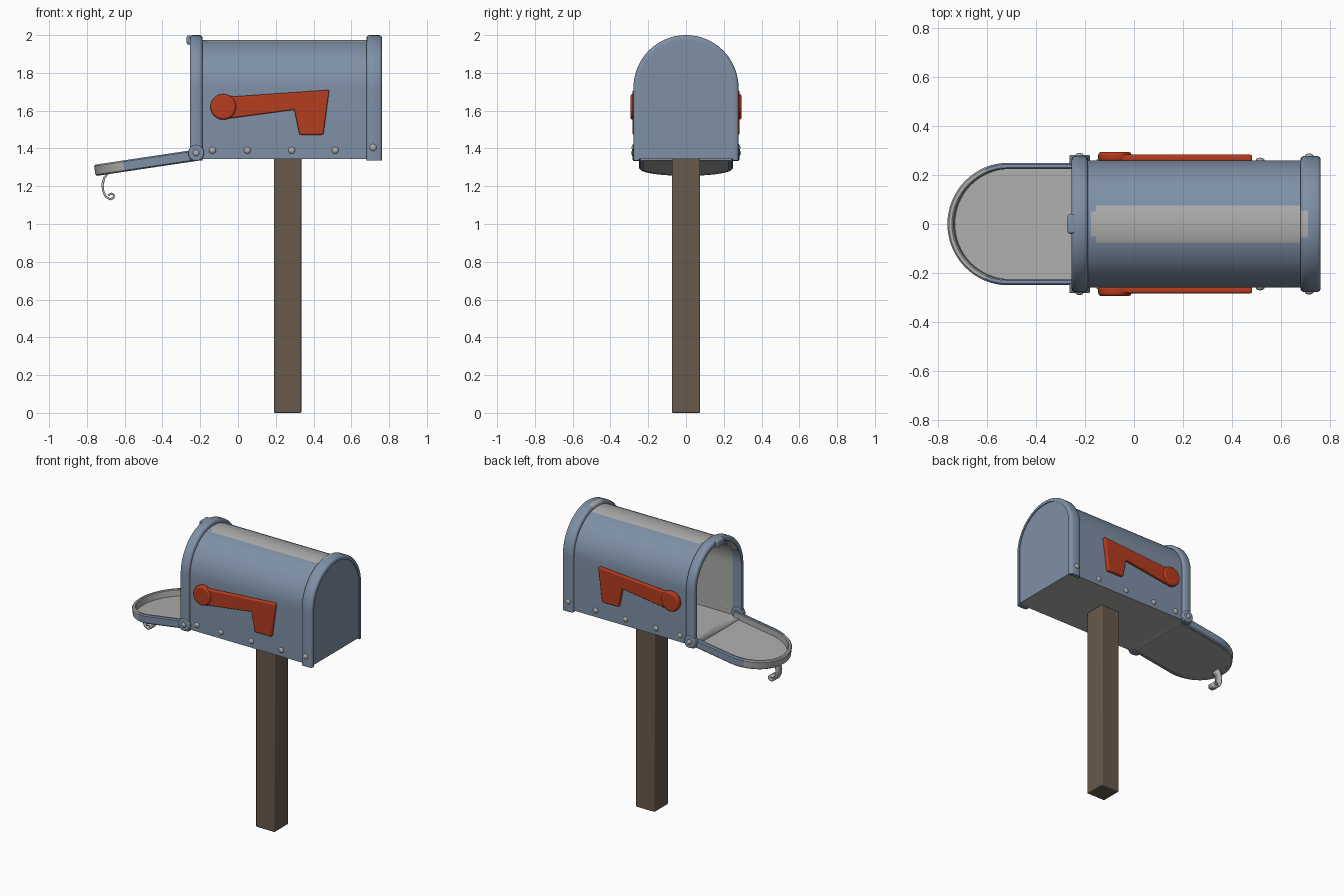
import bpy, bmesh, math
from mathutils import Matrix

if "Cube" in bpy.data.objects:
    bpy.data.objects.remove(bpy.data.objects["Cube"])


def material(name, rgb):
    m = bpy.data.materials.new(name)
    m.diffuse_color = (*rgb, 1)
    m.use_nodes = True
    m.node_tree.nodes["Principled BSDF"].inputs["Base Color"].default_value = m.diffuse_color
    return m


BLUE = material("blue_grey_paint", (0.21, 0.28, 0.38))
GREY = material("bare_grey_metal", (0.42, 0.42, 0.41))
RED = material("red_paint", (0.46, 0.045, 0.013))
BROWN = material("brown_wood", (0.14, 0.098, 0.07))


def finish(name, bm, mats, rule=None, bevel=0):
    bmesh.ops.recalc_face_normals(bm, faces=bm.faces)
    if rule:
        for f in bm.faces:
            f.material_index = rule(f.calc_center_median(), f.normal)
    me = bpy.data.meshes.new(name)
    bm.to_mesh(me)
    bm.free()
    ob = bpy.data.objects.new(name, me)
    bpy.context.collection.objects.link(ob)
    for m in mats:
        me.materials.append(m)
    bpy.ops.object.select_all(action='DESELECT')
    ob.select_set(True)
    bpy.context.view_layer.objects.active = ob
    bpy.ops.object.shade_smooth_by_angle(angle=math.radians(35))
    if bevel:
        b = ob.modifiers.new("bevel", 'BEVEL')
        b.width, b.segments = bevel, 3
        b.limit_method, b.angle_limit = 'ANGLE', math.radians(40)
    return ob


def arch(r, zc, zb, n=32):
    """Round-topped outline in the YZ plane."""
    arc = [(-r * math.cos(math.pi * i / n), zc + r * math.sin(math.pi * i / n)) for i in range(n + 1)]
    return [(-r, zb)] + arc + [(r, zb)]


def arch_sweep(section, zc, zb, shell=False):
    """Carry an (x, radius) section along the arch. shell: open section, floor and back wall added."""
    bm = bmesh.new()
    lines = [[bm.verts.new((x, y, z)) for y, z in arch(r, zc, zb)] for x, r in section]
    k, n = len(lines), len(lines[0])
    for i in range(k - 1 if shell else k):
        a, b = lines[i], lines[(i + 1) % k]
        for j in range(n if shell else n - 1):
            q = (j + 1) % n
            bm.faces.new((a[j], a[q], b[q], b[j]))
    if shell:
        bm.faces.new(lines[-1])
    else:
        bm.faces.new([l[0] for l in lines])
        bm.faces.new([l[-1] for l in lines])
    return bm


def box(name, x, y, z, mat, bevel):
    bm = bmesh.new()
    bmesh.ops.create_cube(bm, size=1)
    for v in bm.verts:
        v.co = [lo + (c + 0.5) * (hi - lo) for c, (lo, hi) in zip(v.co, (x, y, z))]
    return finish(name, bm, [mat], bevel=bevel)


def plate(name, pts, y0, y1, mat, bevel):
    """XZ outline extruded between y0 and y1."""
    bm = bmesh.new()
    f = bm.faces.new([bm.verts.new((x, y0, z)) for x, z in pts])
    r = bmesh.ops.extrude_face_region(bm, geom=[f])
    for v in r["geom"]:
        if isinstance(v, bmesh.types.BMVert):
            v.co.y = y1
    return finish(name, bm, [mat], bevel=bevel)


def disc(cx, cz, r, n=28):
    return [(cx + r * math.cos(2 * math.pi * i / n), cz + r * math.sin(2 * math.pi * i / n)) for i in range(n)]


def dome(name, x, y, z, r, mat):
    bm = bmesh.new()
    bmesh.ops.create_uvsphere(bm, u_segments=16, v_segments=10, radius=r,
                              matrix=Matrix.Translation((x, y, z)) @ Matrix.Diagonal((1, 0.6, 1, 1)))
    return finish(name, bm, [mat])


# Post
box("post", (0.19, 0.335), (-0.075, 0.075), (0, 1.352), BROWN, 0.006)


# Body shell: blue outside, bare metal inside, underneath and on the worn top strip
def body_rule(c, n):
    worn = c.z > 1.8 and (abs(c.y) < 0.075 and -0.155 < c.x < 0.69 or abs(c.y) < 0.05 and -0.18 < c.x < 0.71)
    return 1 if worn or n.z < -0.9 else 0


body = finish("box_body", arch_sweep([(x, 0.26) for x in (-0.25, -0.175, -0.155, 0.69, 0.71, 0.756)],
                                     1.715, 1.345, shell=True), [BLUE, GREY], body_rule)
shell = body.modifiers.new("thickness", 'SOLIDIFY')
shell.thickness, shell.offset, shell.material_offset = 0.012, -1, 1


# Front and rear arched rims
def rim(name, x0, x1, inner, rule=None):
    section = [(x0, inner), (x0, 0.265), (x0 + 0.004, 0.273), (x0 + 0.013, 0.278),
               (x0 + 0.03, 0.278), (x1 - 0.013, 0.278), (x1 - 0.004, 0.273), (x1, 0.265), (x1, inner)]
    finish(name, arch_sweep(section, 1.722, 1.336), [BLUE, GREY], rule)


rim("front_rim", -0.255, -0.188, 0.245)
rim("rear_rim", 0.68, 0.762, 0.25, lambda c, n: int(c.z > 1.9 and abs(c.y) < 0.06 and c.x < 0.71))

# Catch on top of the front rim
box("latch_catch", (-0.272, -0.235), (-0.04, 0.04), (1.95, 1.998), BLUE, 0.01)

# Open door: a shallow tray modelled upright, then swung down about the hinge
HINGE = Matrix.Translation((-0.205, 0, 1.336)) @ Matrix.Rotation(math.radians(-98.5), 4, 'Y')
wall = [(0, 0.225), (0, 0.243), (0.007, 0.25), (0.053, 0.25), (0.06, 0.243), (0.06, 0.23), (0.055, 0.225)]
door_wall = finish("door_wall", arch_sweep(wall, 0.305, 0), [BLUE, GREY],
                   lambda c, n: int(c.z > 0.4 or (abs(c.y) < 0.23 and abs(n.x) < 0.5)))
door_wall.matrix_world = HINGE
bm = arch_sweep([(0.002, 0.235), (0.014, 0.235)], 0.305, 0, shell=True)
bm.faces.new([v for v in bm.verts if v.co.x < 0.01])
door_panel = finish("door_panel", bm, [GREY])
door_panel.matrix_world = HINGE

# Curled hook under the door tip
bm = bmesh.new()
path = [(-0.69, 1.268), (-0.708, 1.245), (-0.717, 1.21), (-0.714, 1.175), (-0.7, 1.145), (-0.677, 1.131),
        (-0.659, 1.138), (-0.657, 1.154), (-0.67, 1.161), (-0.688, 1.153)]
rows = [[bm.verts.new((x, y, z)) for y in (-0.028, 0.028)] for x, z in path]
for a, b in zip(rows, rows[1:]):
    bm.faces.new((a[0], a[1], b[1], b[0]))
hook = finish("door_hook", bm, [GREY])
t = hook.modifiers.new("thickness", 'SOLIDIFY')
t.thickness, t.offset = 0.012, 0

# Flags, hinges and rivets on both sides
FLAG = [(-0.08, 1.685), (-0.02, 1.675), (0.483, 1.71), (0.452, 1.472), (0.325, 1.472),
        (0.298, 1.605), (-0.02, 1.562), (-0.08, 1.555)]
for side, s in (("right", -1), ("left", 1)):
    plate(side + "_flag", FLAG, s * 0.255, s * 0.283, RED, 0.008)
    plate(side + "_flag_pivot", disc(-0.078, 1.62, 0.068), s * 0.255, s * 0.294, RED, 0.012)
    plate(side + "_hinge", disc(-0.222, 1.376, 0.042), s * 0.24, s * 0.282, BLUE, 0.006)
    dome(side + "_hinge_pin", -0.222, s * 0.28, 1.376, 0.017, GREY)
    dome(side + "_rear_rivet", 0.715, s * 0.277, 1.405, 0.018, GREY)
    for i, x in enumerate((-0.135, 0.05, 0.285, 0.515)):
        dome(f"{side}_rivet_{i + 1}", x, s * 0.26, 1.39, 0.018, GREY)
